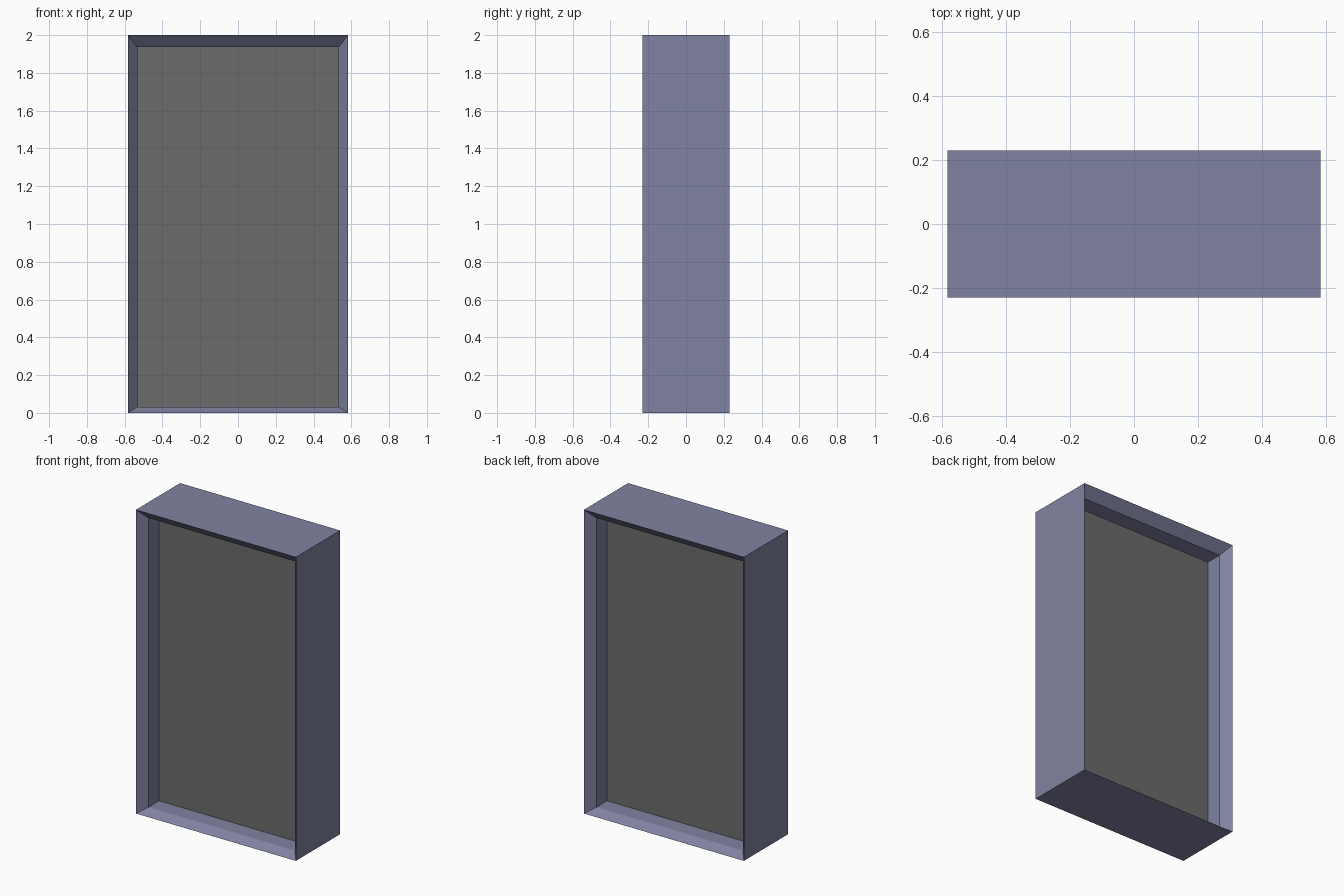
import bpy, bmesh

if "Cube" in bpy.data.objects:
    bpy.data.objects.remove(bpy.data.objects["Cube"])


def material(name, rgb):
    m = bpy.data.materials.new(name)
    m.diffuse_color = (*rgb, 1)
    m.use_nodes = True
    m.node_tree.nodes["Principled BSDF"].inputs["Base Color"].default_value = m.diffuse_color
    return m


def finish(name, bm, mat):
    bmesh.ops.recalc_face_normals(bm, faces=bm.faces)
    me = bpy.data.meshes.new(name)
    bm.to_mesh(me)
    bm.free()
    ob = bpy.data.objects.new(name, me)
    bpy.context.collection.objects.link(ob)
    me.materials.append(mat)


OUTER = (0.583, 0.0, 2.0)      # half width, bottom, top
INNER = (0.533, 0.032, 1.937)
HALF_DEPTH, LIP, PANE = 0.23, 0.17, 0.06


def ring(bm, rect, y):
    w, lo, hi = rect
    return [bm.verts.new((x, y, z)) for x, z in ((-w, lo), (w, lo), (w, hi), (-w, hi))]


def bridge(bm, rings, closed=False):
    pairs = list(zip(rings, rings[1:]))
    if closed:
        pairs.append((rings[-1], rings[0]))
    for a, b in pairs:
        for i in range(4):
            j = (i + 1) % 4
            bm.faces.new((a[i], a[j], b[j], b[i]))


# Window frame: mitred profile, chamfered inward on front and back
bm = bmesh.new()
bridge(bm, [ring(bm, r, y) for r, y in
            ((OUTER, -HALF_DEPTH), (INNER, -LIP), (INNER, LIP), (OUTER, HALF_DEPTH))], True)
finish("window_frame", bm, material("frame_blue_grey", (0.22, 0.23, 0.36)))

# Pane: slab filling the opening
bm = bmesh.new()
front, back = ring(bm, INNER, -PANE), ring(bm, INNER, PANE)
bridge(bm, [front, back])
bm.faces.new(front)
bm.faces.new(back)
finish("window_pane", bm, material("pane_grey", (0.15, 0.15, 0.15)))
